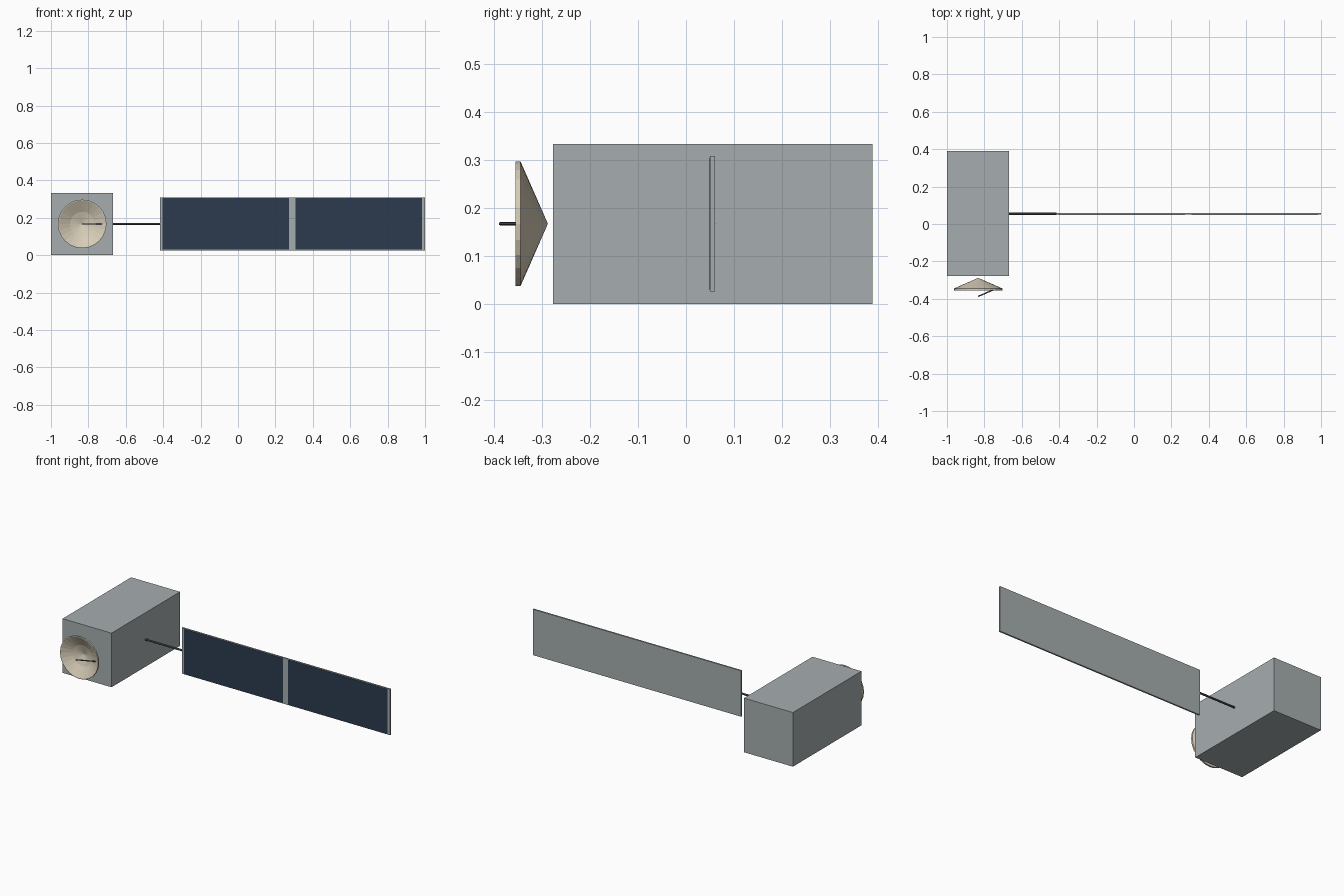
import bpy, bmesh, math
from mathutils import Vector

cube = bpy.data.objects.get("Cube")
if cube:
    bpy.data.objects.remove(cube, do_unlink=True)


def material(name, rgb):
    m = bpy.data.materials.new(name)
    m.use_nodes = True
    m.diffuse_color = (*rgb, 1)
    m.node_tree.nodes["Principled BSDF"].inputs["Base Color"].default_value = (*rgb, 1)
    return m


GREY = material("hull grey", (0.38, 0.42, 0.43))
NAVY = material("cell navy", (0.025, 0.042, 0.078))
CREAM = material("dish cream", (0.67, 0.60, 0.47))
DARK = material("strut dark grey", (0.09, 0.10, 0.11))


def finish(bm, name, mat):
    bmesh.ops.recalc_face_normals(bm, faces=bm.faces)
    mesh = bpy.data.meshes.new(name)
    bm.to_mesh(mesh)
    bm.free()
    mesh.materials.append(mat)
    ob = bpy.data.objects.new(name, mesh)
    bpy.context.collection.objects.link(ob)
    return ob


def box(name, mat, low, high):
    bm = bmesh.new()
    bmesh.ops.create_cube(bm, size=1)
    for v in bm.verts:
        v.co = [l + (c + 0.5) * (h - l) for c, l, h in zip(v.co, low, high)]
    return finish(bm, name, mat)


def rod(name, mat, start, end, radius, sides=8):
    start, end = Vector(start), Vector(end)
    axis = end - start
    bm = bmesh.new()
    bmesh.ops.create_cone(bm, cap_ends=True, segments=sides, radius1=radius,
                          radius2=radius, depth=axis.length)
    ob = finish(bm, name, mat)
    ob.rotation_mode = 'QUATERNION'
    ob.rotation_quaternion = axis.to_track_quat('Z', 'Y')
    ob.location = (start + end) / 2
    return ob


def lathe_y(name, mat, profile, centre, sides=24):
    """Spin (radius, y) points around an axis along y."""
    bm = bmesh.new()
    verts = [bm.verts.new((r, y, 0)) for r, y in profile]
    edges = [bm.edges.new(pair) for pair in zip(verts, verts[1:])]
    bmesh.ops.spin(bm, geom=verts + edges, cent=(0, 0, 0), axis=(0, 1, 0),
                   angle=2 * math.pi, steps=sides)
    bmesh.ops.remove_doubles(bm, verts=bm.verts, dist=0.0001)
    ob = finish(bm, name, mat)
    ob.location = centre
    return ob


MID_Z = 0.167
DISH_X = -0.833
PANEL_Y = 0.055

# Main body
box("body", GREY, (-1, -0.277, 0), (-0.667, 0.389, 0.333))

# Solar wing on its boom, with two cell fields on the front
rod("boom", DARK, (-0.67, PANEL_Y, MID_Z), (-0.414, PANEL_Y, MID_Z), 0.006)
box("panel", GREY, (-0.417, 0.05, 0.026), (1, 0.06, 0.308))
for side, x0, x1 in (("inner", -0.403, 0.272), ("outer", 0.308, 0.983)):
    box(side + "_cells", NAVY, (x0, 0.0485, 0.029), (x1, 0.0505, 0.305))

# Dish: straight cone behind, two-step hollow in front
lathe_y("dish", CREAM,
        [(0, -0.288), (0.13, -0.345), (0.13, -0.355), (0.125, -0.355),
         (0.065, -0.322), (0, -0.302)], (DISH_X, 0, MID_Z))

# Feed strut leaning from the dish face to the focus
rod("feed_strut", DARK, (-0.727, -0.341, MID_Z), (DISH_X, -0.387, MID_Z), 0.0035)
